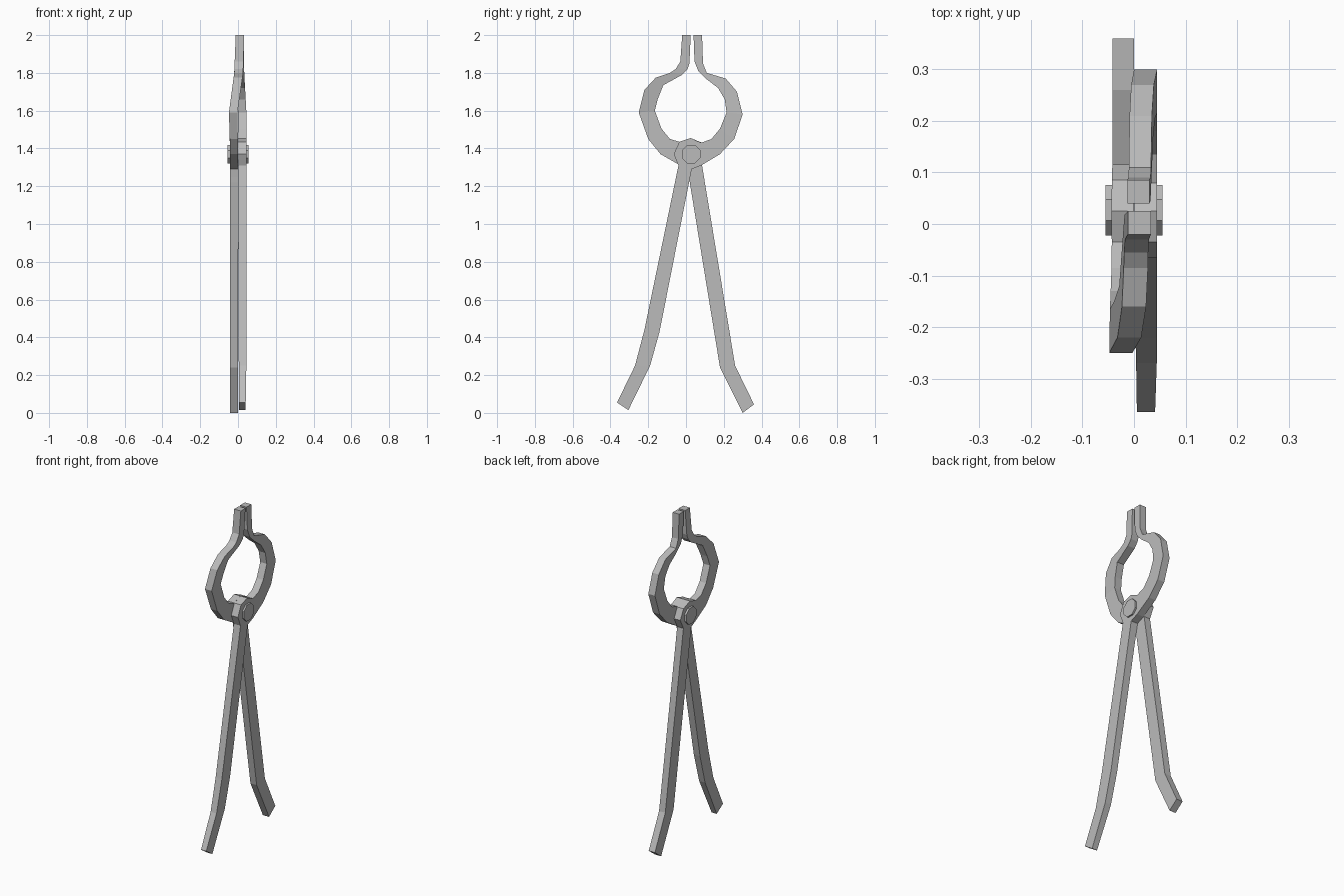
import bpy, bmesh
from math import pi
from mathutils import Matrix

cube = bpy.data.objects.get("Cube")
if cube:
    bpy.data.objects.remove(cube, do_unlink=True)

steel = bpy.data.materials.new("grey steel")
steel.use_nodes = True
colour = (0.5, 0.5, 0.5, 1)
steel.diffuse_color = colour
steel.node_tree.nodes["Principled BSDF"].inputs["Base Color"].default_value = colour


def finish(name, bm):
    """Turn a bmesh into a flat-shaded steel object."""
    bmesh.ops.recalc_face_normals(bm, faces=bm.faces[:])
    mesh = bpy.data.meshes.new(name)
    bm.to_mesh(mesh)
    bm.free()
    mesh.materials.append(steel)
    bpy.context.collection.objects.link(bpy.data.objects.new(name, mesh))


def interpolate(z, stops):
    """Piecewise linear value at height z, from (z, value) stops."""
    for (z0, v0), (z1, v1) in zip(stops, stops[1:]):
        if z <= z1:
            return v0 + (v1 - v0) * max(0, (z - z0) / (z1 - z0))
    return stops[-1][1]


def forged_bar(name, rows, x_low, x_high):
    """Skin a rectangular bar along rows of (edge y, edge z, edge y, edge z)."""
    bm = bmesh.new()
    rings = []
    for ya, za, yb, zb in rows:
        corners = [(x_low, ya, za), (x_high, ya, za), (x_high, yb, zb), (x_low, yb, zb)]
        rings.append([bm.verts.new((interpolate(z, x), y, z)) for x, y, z in corners])
    for r, s in zip(rings, rings[1:]):
        for i in range(4):
            j = (i + 1) % 4
            bm.faces.new((r[i], r[j], s[j], s[i]))
    bm.faces.new(rings[0])
    bm.faces.new(rings[-1])
    finish(name, bm)


# Left half: jaw at the back, handle at the front
left_rows = [
    # jaw tip and curved jaw
    (.085, 2, .04, 2), (.09, 1.85, .045, 1.86), (.11, 1.8, .065, 1.81),
    (.16, 1.785, .105, 1.77), (.21, 1.77, .17, 1.72), (.27, 1.7, .205, 1.66),
    (.3, 1.58, .215, 1.59), (.255, 1.45, .18, 1.505), (.18, 1.37, .135, 1.45),
    # pivot hub
    (.08, 1.31, .08, 1.43), (.03, 1.29, .025, 1.455), (.028, 1.28, -.035, 1.435),
    (.026, 1.27, -.065, 1.37), (.02, 1.24, -.04, 1.31),
    # handle
    (-.14, .43, -.22, .44), (-.19, .25, -.27, .25), (-.305, .015, -.365, .055),
]
forged_bar("left_half", left_rows,
           [(0, .006), (.4, .003), (1.2, 0), (1.58, 0), (1.8, -.01), (2, -.013)],
           [(0, .04), (.3, .045), (1.58, .045), (1.8, .033), (2, .03)])

# Right half: jaw at the front, handle at the back
right_rows = [
    # jaw tip and curved jaw
    (-.02, 2, .025, 2), (-.03, 1.86, .018, 1.85), (-.055, 1.82, .008, 1.82),
    (-.085, 1.8, -.02, 1.79), (-.16, 1.775, -.12, 1.735), (-.22, 1.71, -.15, 1.66),
    (-.25, 1.59, -.165, 1.6), (-.2, 1.45, -.13, 1.505), (-.135, 1.37, -.085, 1.45),
    # pivot hub
    (-.03, 1.31, -.035, 1.435), (.01, 1.29, .025, 1.455), (.013, 1.27, .085, 1.43),
    (.016, 1.25, .115, 1.37), (.02, 1.22, .085, 1.31),
    # handle
    (.18, .24, .26, .25), (.3, 0, .36, .045),
]
forged_bar("right_half", right_rows,
           [(0, -.042), (1.4, -.042), (1.59, -.048), (1.8, -.02), (2, -.012)],
           [(0, 0), (1.4, 0), (1.59, -.003), (1.8, .027), (2, .033)])

# Octagonal rivet through the hub
bm = bmesh.new()
bmesh.ops.create_cone(bm, cap_ends=True, segments=8, radius1=.053, radius2=.053, depth=.11)
bmesh.ops.transform(bm, verts=bm.verts[:],
                    matrix=Matrix.Translation((0, .027, 1.37)) @ Matrix.Rotation(pi / 2, 4, "Y")
                    @ Matrix.Rotation(pi / 8, 4, "Z"))
finish("pivot_rivet", bm)
